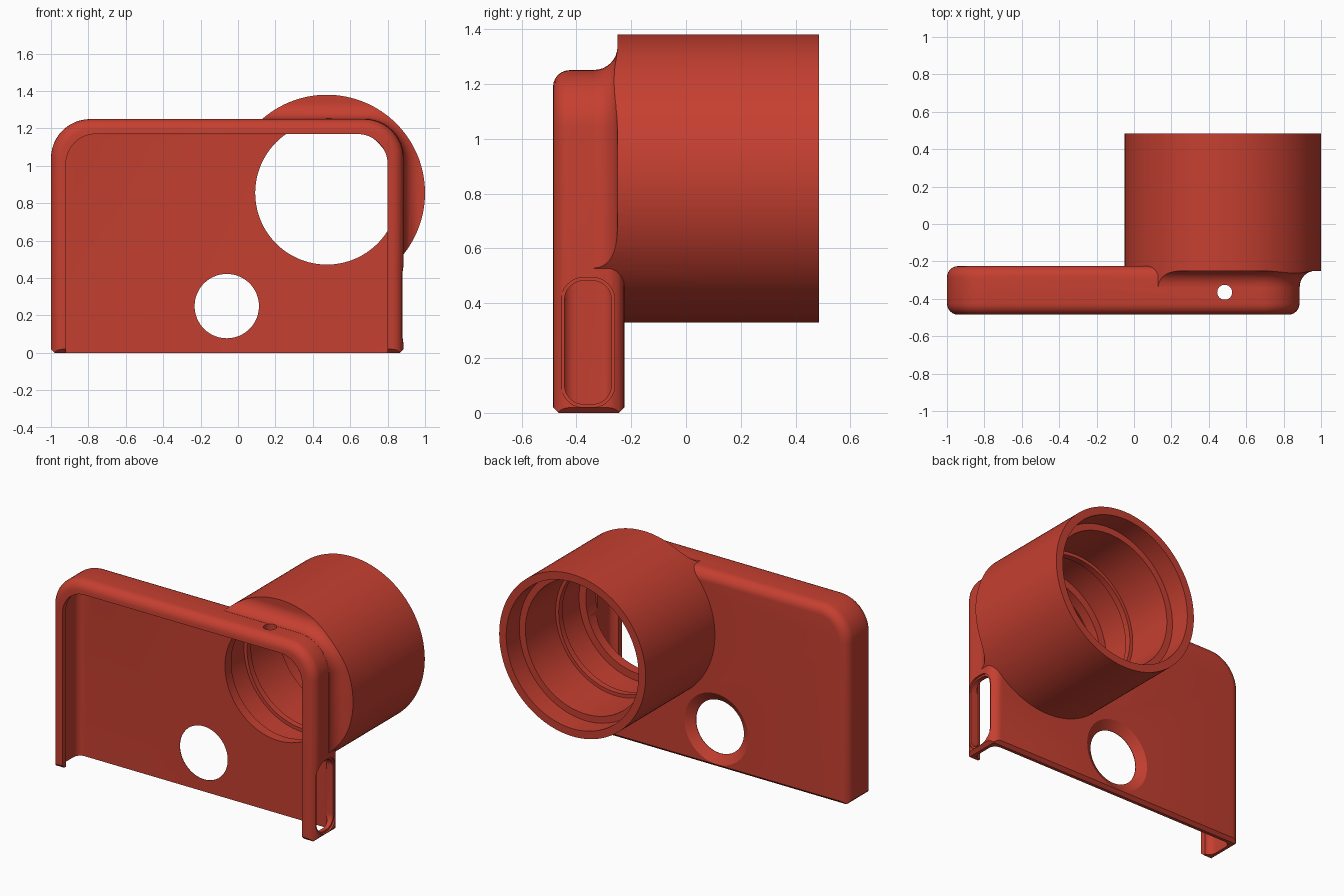
import bpy, bmesh, math
from math import sin, cos, pi
from mathutils import Vector

if "Cube" in bpy.data.objects:
    bpy.data.objects.remove(bpy.data.objects["Cube"])

red = bpy.data.materials.new("brick_red")
red.use_nodes = True
red.diffuse_color = (0.56, 0.05, 0.03, 1)
red.node_tree.nodes["Principled BSDF"].inputs["Base Color"].default_value = red.diffuse_color


def loft(name, rings):
    """Closed solid skinned through rings of equal point count."""
    bm = bmesh.new()
    loops = [[bm.verts.new(p) for p in ring] for ring in rings]
    for a, b in zip(loops, loops[1:]):
        for i in range(len(a)):
            j = (i + 1) % len(a)
            bm.faces.new((a[i], a[j], b[j], b[i]))
    bm.faces.new(loops[0])
    bm.faces.new(loops[-1])
    bmesh.ops.recalc_face_normals(bm, faces=bm.faces)
    mesh = bpy.data.meshes.new(name)
    bm.to_mesh(mesh)
    bm.free()
    mesh.materials.append(red)
    ob = bpy.data.objects.new(name, mesh)
    bpy.context.collection.objects.link(ob)
    return ob


def rounded(plane, u0, u1, v0, v1, r, at, grow=0.0, steps=12):
    """Rounded rectangle, offset outward by grow, across axis 'y' or 'x'."""
    u0, u1, v0, v1, r = u0 - grow, u1 + grow, v0 - grow, v1 + grow, r + grow
    corners = ((u1 - r, v1 - r), (u0 + r, v1 - r), (u0 + r, v0 + r), (u1 - r, v0 + r))
    ring = []
    for k, (cu, cv) in enumerate(corners):
        for s in range(steps + 1):
            a = (k + s / steps) * pi / 2
            u, v = cu + r * cos(a), cv + r * sin(a)
            ring.append(Vector((u, at, v)) if plane == "y" else Vector((at, u, v)))
    return ring


def circle(axis, cu, cv, r, at, n=96):
    ring = []
    for i in range(n):
        u, v = cu + r * cos(2 * pi * i / n), cv + r * sin(2 * pi * i / n)
        ring.append(Vector((u, at, v)) if axis == "y" else Vector((u, v, at)))
    return ring


def combine(target, other, operation):
    mod = target.modifiers.new("combine", "BOOLEAN")
    mod.operation, mod.solver, mod.object = operation, "EXACT", other
    bpy.context.view_layer.objects.active = target
    bpy.ops.object.modifier_apply(modifier=mod.name)
    bpy.data.objects.remove(other)


def soft_slab(name, rect, y0, y1, r, steps=6):
    """Slab with both face edges rounded by r."""
    arc = [i / steps * pi / 2 for i in range(steps + 1)]
    rings = [rounded("y", *rect, y0 + r * (1 - sin(a)), r * (cos(a) - 1))
             for a in reversed(arc)]
    rings += [rounded("y", *rect, y1 - r * (1 - sin(a)), r * (cos(a) - 1)) for a in arc]
    return loft(name, rings)


OUTLINE = (-1.0, 0.885, -0.5, 1.25, 0.21)
FRONT, BACK = -0.485, -0.225
CX, CZ = 0.475, 0.855          # tube axis
SHOULDER, TUBE_END = -0.25, 0.485

# Shell with rounded edges
case = soft_slab("phone_case_with_lens_tube", OUTLINE, FRONT, BACK, 0.06)

# Flat bottom with a small chamfer
levels = ((0, 0.02), (0.02, -0.0005), (2, -0.0005))
box = loft("bottom_trim", [
    [Vector((x, y, z)) for x, y in ((-1 + d, FRONT + d), (0.885 - d, FRONT + d),
                                    (0.885 - d, BACK - d), (-1 + d, BACK - d))]
    for z, d in levels])
combine(case, box, "INTERSECT")

# Lens tube, flaring out of the shell through a fillet
FIL = 0.085
rings = [rounded("y", *OUTLINE, -0.42, -0.02), rounded("y", *OUTLINE, SHOULDER - FIL, -0.01)]
for i in range(9):
    a = i / 8 * pi / 2
    rings.append(rounded("y", *OUTLINE, SHOULDER - FIL * (1 - sin(a)),
                         0.001 + FIL * (1 - cos(a))))
rings += [rounded("y", *OUTLINE, y, 0.6) for y in (SHOULDER, TUBE_END)]
tube = loft("lens_tube", rings)
combine(tube, loft("tube_round", [circle("y", CX, CZ, 0.525, y, 128) for y in (-0.4, 0.7)]),
        "INTERSECT")
combine(case, tube, "UNION")

# Phone cavity and the narrower opening inside its lip
cavity = soft_slab("cavity", (-0.96, 0.845, -0.6, 1.21, 0.18), -0.45, -0.265, 0.045)
combine(case, cavity, "DIFFERENCE")
opening = loft("opening", [rounded("y", -0.92, 0.80, -0.6, 1.17, 0.16, y) for y in (-0.6, -0.35)])
combine(case, opening, "DIFFERENCE")

# Stepped bore through the tube
bore = ((-0.30, 0.383), (-0.20, 0.383), (-0.20, 0.432), (0.0, 0.432), (0.0, 0.41),
        (0.04, 0.41), (0.04, 0.432), (0.35, 0.432), (0.35, 0.475), (0.6, 0.475))
combine(case, loft("bore", [circle("y", CX, CZ, r, y, 128) for y, r in bore]), "DIFFERENCE")

# Round window, countersunk from behind
window = ((-0.32, 0.172), (-0.262, 0.172), (-0.224, 0.23), (-0.20, 0.23))
combine(case, loft("window", [circle("y", -0.06, 0.25, r, y) for y, r in window]), "DIFFERENCE")

# Pin hole in the top wall
pin = loft("pin_hole", [circle("z", 0.485, -0.365, 0.04, z, 32) for z in (1.1, 1.3)])
combine(case, pin, "DIFFERENCE")

# Side button slot with a shallow recessed border
for grow, x0 in ((0.0, 0.78), (0.012, 0.873)):
    slot = loft("side_slot", [rounded("x", -0.443, -0.272, 0.032, 0.482, 0.07, x, grow)
                              for x in (x0, 0.95)])
    combine(case, slot, "DIFFERENCE")

# Smooth curved surfaces, crisp edges
bpy.ops.object.select_all(action="DESELECT")
case.select_set(True)
bpy.context.view_layer.objects.active = case
bpy.ops.object.shade_smooth_by_angle(angle=math.radians(30))
